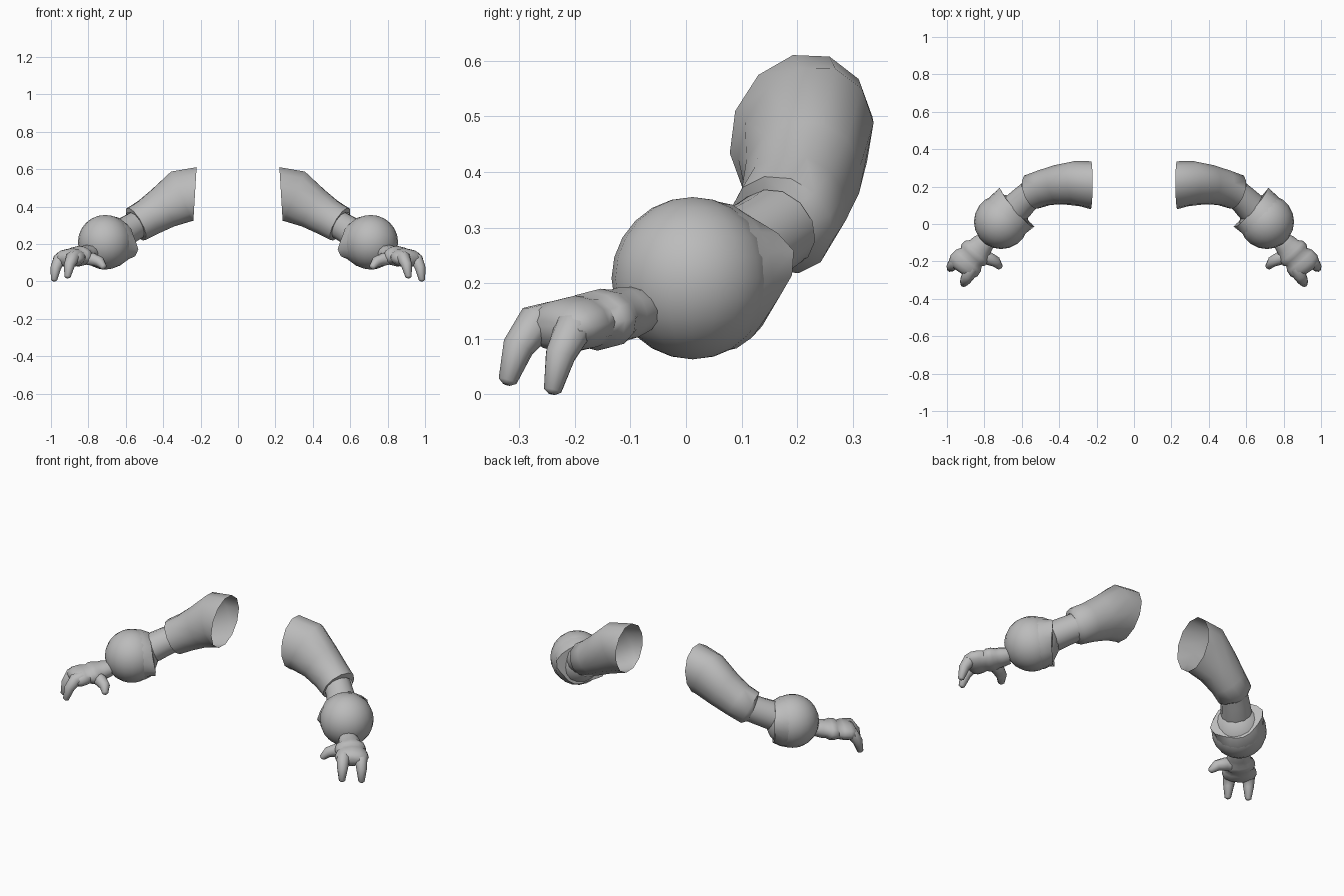
import bpy, bmesh, math
from mathutils import Vector, Quaternion

cube = bpy.data.objects.get("Cube")
if cube:
    bpy.data.objects.remove(cube, do_unlink=True)

grey = bpy.data.materials.new("plain_grey")
grey.use_nodes = True
grey.diffuse_color = (0.5, 0.5, 0.5, 1)
grey.node_tree.nodes["Principled BSDF"].inputs["Base Color"].default_value = (0.5, 0.5, 0.5, 1)


def finish(name, bm):
    """Turn a bmesh into a smooth object mirrored to the other arm."""
    bmesh.ops.recalc_face_normals(bm, faces=bm.faces)
    mesh = bpy.data.meshes.new(name)
    bm.to_mesh(mesh)
    bm.free()
    mesh.materials.append(grey)
    ob = bpy.data.objects.new(name, mesh)
    bpy.context.collection.objects.link(ob)
    bpy.ops.object.select_all(action='DESELECT')
    ob.select_set(True)
    bpy.context.view_layer.objects.active = ob
    bpy.ops.object.shade_smooth_by_angle(angle=math.radians(55))
    ob.modifiers.new("other_arm", 'MIRROR').use_mirror_merge = False


def tube(name, rings, sides=12, cap_end=True, start_dir=None, roll=0, spike=None):
    """Skin rings of (centre, side radius, up radius) along their path."""
    bm = bmesh.new()
    pts = [Vector(r[0]) for r in rings]
    loops = []
    for i, (_, rs, ru) in enumerate(rings):
        t = (pts[min(i + 1, len(pts) - 1)] - pts[max(i - 1, 0)]).normalized()
        if i == 0 and start_dir:
            t = Vector(start_dir).normalized()
        side = Quaternion(t, math.radians(roll)) @ t.cross(Vector((0, 0, 1))).normalized()
        up = side.cross(t)
        loop = []
        for k in range(sides):
            a = math.tau * k / sides
            p = pts[i] + side * rs * math.cos(a) + up * ru * math.sin(a)
            if spike and i == len(rings) - 1:
                p += ((p - pts[i]).normalized() + t * 0.4) * spike(a)
            loop.append(bm.verts.new(p))
        loops.append(loop)
    for a, b in zip(loops, loops[1:]):
        for k in range(sides):
            n = (k + 1) % sides
            bm.faces.new((a[k], a[n], b[n], b[k]))
    if cap_end:
        bm.faces.new(loops[-1])
    finish(name, bm)


# Flared upper sleeve, open at the shoulder, folded in at the cuff
tube("sleeve", [
    ((0.230, 0.207, 0.467), 0.126, 0.150),
    ((0.300, 0.216, 0.455), 0.117, 0.152),
    ((0.400, 0.210, 0.392), 0.106, 0.120),
    ((0.480, 0.194, 0.342), 0.098, 0.105),
    ((0.545, 0.172, 0.305), 0.097, 0.100),
    ((0.555, 0.166, 0.300), 0.075, 0.075)],
    cap_end=False, start_dir=(1, 0, 0.06), roll=-20)

# Forearm between cuff and gauntlet
tube("forearm", [
    ((0.52, 0.185, 0.315), 0.075, 0.075),
    ((0.58, 0.135, 0.280), 0.077, 0.077),
    ((0.62, 0.095, 0.255), 0.082, 0.080),
    ((0.68, 0.040, 0.225), 0.085, 0.080)])

# Round gauntlet
ball = bmesh.new()
bmesh.ops.create_uvsphere(ball, u_segments=20, v_segments=12, radius=0.146)
bmesh.ops.translate(ball, verts=ball.verts, vec=(0.71, 0.012, 0.209))
finish("gauntlet", ball)

# Collar towards the forearm, drawn out to a point on opposite sides
tube("gauntlet_collar", [
    ((0.700, 0.022, 0.210), 0.139, 0.142),
    ((0.665, 0.056, 0.212), 0.137, 0.136),
    ((0.635, 0.082, 0.214), 0.117, 0.113)],
    sides=20,
    spike=lambda a: 0.03 * math.cos(a - 0.35) ** 10 + 0.004 * math.cos(5 * a))

# Wrist with raised bands, then the palm
tube("hand", [
    ((0.785, -0.084, 0.152), 0.050, 0.042),
    ((0.812, -0.112, 0.145), 0.062, 0.049),
    ((0.828, -0.130, 0.141), 0.066, 0.048),
    ((0.842, -0.146, 0.137), 0.084, 0.054),
    ((0.860, -0.166, 0.132), 0.085, 0.054),
    ((0.870, -0.177, 0.130), 0.074, 0.047),
    ((0.886, -0.195, 0.128), 0.088, 0.050),
    ((0.908, -0.222, 0.122), 0.092, 0.049),
    ((0.922, -0.240, 0.117), 0.082, 0.040),
    ((0.930, -0.252, 0.112), 0.055, 0.022)])


# Digits: curved claws that taper to a blunt tip
def digit(name, root, knuckle, middle, tip, r):
    end = Vector(tip) + (Vector(tip) - Vector(middle)).normalized() * r * 0.2
    tube(name, [(root, r, r), (knuckle, r * 1.05, r * 1.05),
                (middle, r * 0.85, r * 0.85),
                (tip, r * 0.5, r * 0.5), (end, r * 0.2, r * 0.2)], sides=10)


digit("outer_finger", (0.925, -0.180, 0.130), (0.957, -0.205, 0.115),
      (0.975, -0.226, 0.070), (0.984, -0.240, 0.007), 0.033)
digit("inner_finger", (0.865, -0.235, 0.135), (0.885, -0.272, 0.127),
      (0.902, -0.302, 0.085), (0.912, -0.321, 0.024), 0.034)
digit("thumb", (0.835, -0.168, 0.126), (0.778, -0.184, 0.118),
      (0.738, -0.203, 0.103), (0.717, -0.230, 0.076), 0.034)
